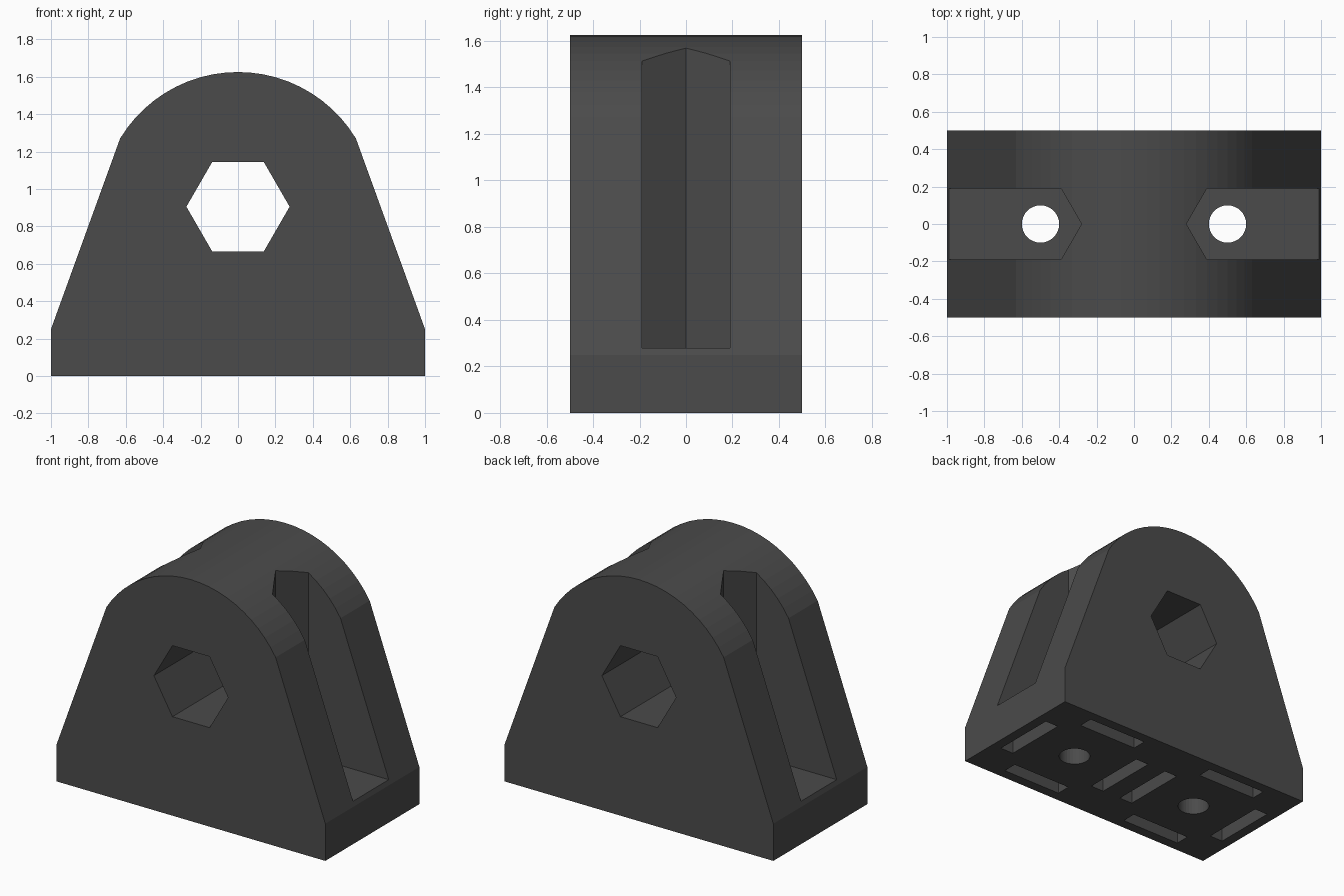
import bpy, bmesh
from math import sin, cos, pi, atan2
from mathutils import Vector

if "Cube" in bpy.data.objects:
    bpy.data.objects.remove(bpy.data.objects["Cube"])


def prism(name, points, extrude):
    """Solid from a closed planar loop pushed along a vector."""
    bm = bmesh.new()
    face = bm.faces.new([bm.verts.new(p) for p in points])
    new = bmesh.ops.extrude_face_region(bm, geom=[face])["geom"]
    verts = [g for g in new if isinstance(g, bmesh.types.BMVert)]
    bmesh.ops.translate(bm, verts=verts, vec=Vector(extrude))
    bmesh.ops.recalc_face_normals(bm, faces=bm.faces)
    mesh = bpy.data.meshes.new(name)
    bm.to_mesh(mesh)
    bm.free()
    obj = bpy.data.objects.new(name, mesh)
    bpy.context.collection.objects.link(obj)
    return obj


def ring(n, r, cx=0, cy=0):
    return [(cx + r * cos(2 * pi * i / n), cy + r * sin(2 * pi * i / n)) for i in range(n)]


def cut(target, cutter):
    cutter.hide_render = True
    mod = target.modifiers.new("cut", 'BOOLEAN')
    mod.operation = 'DIFFERENCE'
    mod.solver = 'EXACT'
    mod.object = cutter
    bpy.context.view_layer.objects.active = target
    bpy.ops.object.modifier_apply(modifier=mod.name)
    bpy.data.objects.remove(cutter)


def pocket(cx, cy, sx, sy, depth=0.12):
    """Shallow rectangular recess in the underside."""
    pts = [(cx + i * sx, cy + j * sy, -0.1) for i, j in ((-1, -1), (1, -1), (1, 1), (-1, 1))]
    return prism("pocket_cutter", pts, (0, 0, depth + 0.1))


# Body: tapered block with an arched top
R, CZ, N = 0.737, 0.888, 22
a0 = atan2(1.27 - CZ, 0.63)
arc = [a0 + (pi - 2 * a0) * i / N for i in range(N + 1)]
outline = [(-1, 0), (1, 0), (1, 0.25)]
outline += [(R * cos(a), CZ + R * sin(a)) for a in arc] + [(-1, 0.25)]
body = prism("bearing_bracket", [(x, -0.5, z) for x, z in outline], (0, 1, 0))

# Hexagonal through hole
cut(body, prism("hex_cutter", [(x, -1, z) for x, z in ring(6, 0.276, 0, 0.905)], (0, 2, 0)))

for s in (-1, 1):
    # Slot for the screw head, open to the side and top, with a pointed inner end
    slot = [(0.28, 0), (0.39, -0.19), (1.2, -0.19), (1.2, 0.19), (0.39, 0.19)]
    cut(body, prism("slot_cutter", [(s * x, y, 0.28) for x, y in slot], (0, 0, 2)))
    # Vertical screw hole
    cut(body, prism("hole_cutter", [(x, y, -0.1) for x, y in ring(32, 0.1, s * 0.5)], (0, 0, 0.6)))
    # Four recesses around the screw hole
    for t in (-1, 1):
        cut(body, pocket(s * 0.5, t * 0.38, 0.225, 0.05))
        cut(body, pocket(s * 0.5 + t * 0.38, 0, 0.05, 0.225))

# Dark finish
dark = bpy.data.materials.new("dark_grey")
dark.diffuse_color = (0.07, 0.07, 0.07, 1)
dark.use_nodes = True
dark.node_tree.nodes["Principled BSDF"].inputs["Base Color"].default_value = dark.diffuse_color
body.data.materials.clear()
body.data.materials.append(dark)
